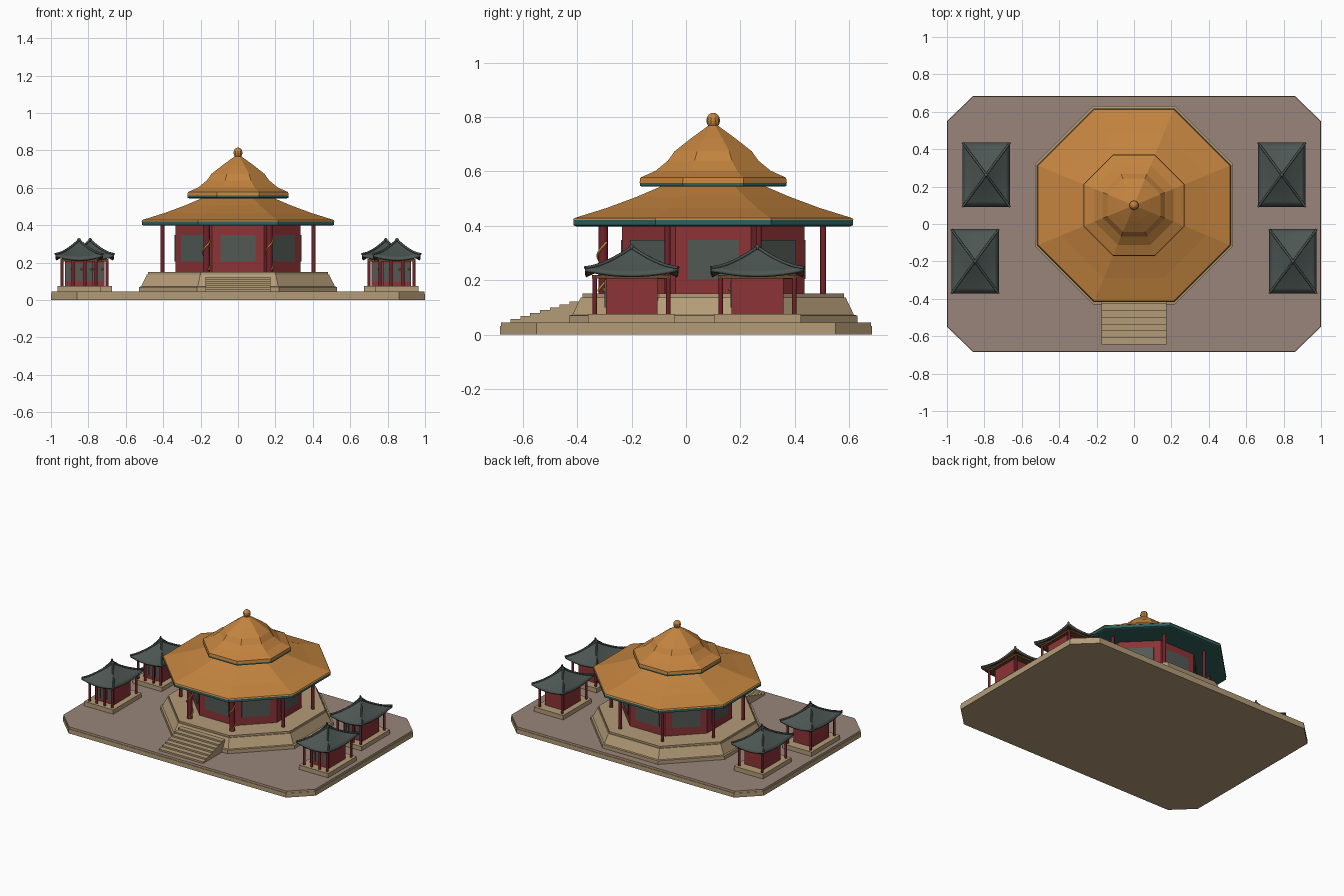
import bpy, bmesh
from math import sin, cos, pi, tau, radians
from mathutils import Vector, Matrix

cube = bpy.data.objects.get("Cube")
if cube:
    bpy.data.objects.remove(cube, do_unlink=True)


def material(name, hexcode):
    srgb = [int(hexcode[i:i + 2], 16) / 255 for i in (0, 2, 4)]
    col = [c / 12.92 if c < 0.04 else ((c + 0.055) / 1.055) ** 2.4 for c in srgb] + [1]
    m = bpy.data.materials.new(name)
    m.use_nodes = True
    m.diffuse_color = col
    m.node_tree.nodes["Principled BSDF"].inputs["Base Color"].default_value = col
    return m


stone = material("tan stone", "B49C78")
paving = material("brown paving", "98857A")
tile = material("orange tile", "C4843F")
teal = material("teal eave", "2F625E")
wall = material("red wall", "8C3336")
post = material("dark red post", "72222A")
slate = material("slate tile", "4C5652")
lattice = material("grey lattice", "515A55")
timber = material("brown timber", "67482C")
gilt = material("gilt", "BE8C34")


def finish(name, bm, *mats):
    bmesh.ops.recalc_face_normals(bm, faces=bm.faces)
    mesh = bpy.data.meshes.new(name)
    bm.to_mesh(mesh)
    bm.free()
    for m in mats:
        mesh.materials.append(m)
    ob = bpy.data.objects.new(name, mesh)
    bpy.context.collection.objects.link(ob)
    return ob


def box(name, mat, x, y, z, angle=0, pivot=(0, 0)):
    """Box from (min, max) ranges, turned about z and moved to the pivot."""
    bm = bmesh.new()
    bmesh.ops.create_cube(bm, size=1)
    for v in bm.verts:
        v.co = [r[0] + (c + 0.5) * (r[1] - r[0]) for c, r in zip(v.co, (x, y, z))]
    bm.transform(Matrix.Translation((*pivot, 0)) @ Matrix.Rotation(angle, 4, "Z"))
    return finish(name, bm, mat)


def stack(name, outlines, *mats):
    """Skin closed outlines of equal length and cap both ends."""
    bm = bmesh.new()
    rings = [[bm.verts.new(p) for p in o] for o in outlines]
    n = len(rings[0])
    for a, b in zip(rings, rings[1:]):
        for i in range(n):
            bm.faces.new((a[i], a[(i + 1) % n], b[(i + 1) % n], b[i]))
    bm.faces.new(rings[0])
    bm.faces.new(rings[-1])
    return finish(name, bm, *mats)


HALL = Vector((0, 0.1, 0))


def octagon(name, mat, profile):
    """Eight-sided turned shape; the profile gives (apothem, height)."""
    return stack(name, [[HALL + Vector((r / cos(pi / 8) * cos((i + 0.5) * pi / 4),
                                        r / cos(pi / 8) * sin((i + 0.5) * pi / 4), z))
                         for i in range(8)] for r, z in profile], mat)


def column(name, mat, x, y, z0, z1, r, sides=10):
    bm = bmesh.new()
    bmesh.ops.create_cone(bm, cap_ends=True, segments=sides, radius1=r, radius2=r, depth=z1 - z0,
                          matrix=Matrix.Translation((x, y, (z0 + z1) / 2)))
    for f in bm.faces:
        f.smooth = abs(f.normal.z) < 0.5
    return finish(name, bm, mat)


def ball(name, mat, loc, radius, stretch=1):
    bm = bmesh.new()
    bmesh.ops.create_uvsphere(bm, u_segments=10, v_segments=8, radius=radius,
                              matrix=Matrix.Translation(loc) @ Matrix.Diagonal((1, 1, stretch, 1)))
    return finish(name, bm, mat)


def rod(name, mat, points, r):
    cu = bpy.data.curves.new(name, "CURVE")
    cu.dimensions = "3D"
    cu.bevel_depth, cu.bevel_resolution, cu.use_fill_caps = r, 1, True
    sp = cu.splines.new("POLY")
    sp.points.add(len(points) - 1)
    for p, co in zip(sp.points, points):
        p.co = (*co, 1)
    cu.materials.append(mat)
    ob = bpy.data.objects.new(name, cu)
    bpy.context.collection.objects.link(ob)
    return ob


# Courtyard slab with clipped corners and paved top
def clipped(inset, z):
    X, Y, cx, cy = 1 - inset, 0.685 - inset, 0.86, 0.55
    quarter = [(X, cy), (cx, Y)]
    pts = quarter + [(-x, y) for x, y in quarter[::-1]]
    pts += [(-x, -y) for x, y in pts]
    return [(x, y, z) for x, y in pts]


slab = stack("courtyard", [clipped(0, 0), clipped(0, 0.031), clipped(0.004, 0.031),
                           clipped(0.004, 0.045)], stone, paving)
for f in slab.data.polygons:
    if f.normal.z > 0.9 and f.center.z > 0.04:
        f.material_index = 1

# Terrace and front stairs
octagon("terrace", stone, [(0.53, 0.045), (0.53, 0.07), (0.518, 0.072), (0.487, 0.137),
                           (0.481, 0.137), (0.481, 0.15)])
for i in range(7):
    box(f"stair_{i}", stone, (-0.175, 0.175), (-0.645 + 0.036 * i, -0.38),
        (0.045, 0.057 + 0.0108 * i))

# Hall walls with a lattice window on every side
octagon("hall_walls", wall, [(0.335, 0.15), (0.335, 0.41)])
for i in range(8):
    box(f"hall_window_{i}", lattice, (-0.093, 0.093), (-0.339, -0.332), (0.205, 0.347),
        i * pi / 4, HALL.xy)

# Hall columns, with gilt spirals on the two at the stairs
for i in range(8):
    a = (i + 0.5) * pi / 4
    x, y = HALL.x + 0.438 * cos(a), HALL.y + 0.438 * sin(a)
    at_stairs = i in (5, 6)
    column(f"hall_column_{i}", post, x, y, 0.148, 0.405, 0.018 if at_stairs else 0.011)
    if at_stairs:
        spiral = []
        for k in range(37):
            z = 0.16 + 0.005 * k
            t = (z - 0.29) / 0.14 * tau - pi / 2
            spiral.append((x + 0.02 * cos(t), y + 0.02 * sin(t), z))
        rod(f"gilt_spiral_{i}", gilt, spiral, 0.0045)

# Hall roofs and finial
octagon("lower_eave", teal, [(0.505, 0.398), (0.514, 0.402), (0.514, 0.421)])
octagon("lower_roof", tile, [(0.516, 0.421), (0.512, 0.428), (0.39, 0.466), (0.28, 0.507),
                             (0.18, 0.55)])
octagon("upper_eave", teal, [(0.262, 0.544), (0.27, 0.547), (0.27, 0.558)])
octagon("upper_roof", tile, [(0.271, 0.558), (0.268, 0.577), (0.212, 0.602), (0.166, 0.64),
                             (0.142, 0.674), (0.085, 0.719), (0.018, 0.768)])
ball("finial", tile, (HALL.x, HALL.y, 0.787), 0.025, 1.15)


# Small pavilion roof: curved hips with upturned corners
def roof_point(cx, cy, u, v):
    t = max(abs(u), abs(v))
    corner = min(abs(u), abs(v)) ** 2 * t
    z = 0.318 - 0.115 * t + 0.018 * t * t + 0.022 * corner
    return Vector((cx + 0.127 * u, cy + 0.172 * v, z))


def pavilion(tag, cx, cy):
    def put(part, mat, x, y, z):
        box(f"{tag}_{part}", mat, (cx + x[0], cx + x[1]), (cy + y[0], cy + y[1]), z)

    put("plinth", stone, (-0.115, 0.115), (-0.16, 0.16), (0.044, 0.076))
    put("walls", wall, (-0.075, 0.075), (-0.095, 0.095), (0.075, 0.232))
    put("beam", timber, (-0.098, 0.098), (-0.145, 0.145), (0.206, 0.219))

    # Front lattice doors with round gilt handles
    for i, x in enumerate((-0.05, 0, 0.05)):
        put(f"door_{i}", lattice, (x - 0.019, x + 0.019), (-0.1, -0.092), (0.1, 0.195))
        ball(f"{tag}_handle_{i}", gilt, (cx + x + 0.014, cy - 0.102, 0.165), 0.006)

    # Four corner columns and two more across the front
    for i, (x, y) in enumerate([(sx * 0.09, sy * 0.135) for sx in (-1, 1) for sy in (-1, 1)]
                               + [(-0.032, -0.135), (0.032, -0.135)]):
        column(f"{tag}_column_{i}", post, cx + x, cy + y, 0.074, 0.215, 0.0085)

    # Roof skin with timber underside
    n = 12
    bm = bmesh.new()
    grid = [[bm.verts.new(roof_point(cx, cy, 2 * i / n - 1, 2 * j / n - 1))
             for j in range(n + 1)] for i in range(n + 1)]
    for i in range(n):
        for j in range(n):
            a, b, c, d = grid[i][j], grid[i + 1][j], grid[i + 1][j + 1], grid[i][j + 1]
            # split corner quads along the hip lines
            if i == j:
                bm.faces.new((a, b, c)), bm.faces.new((a, c, d))
            elif i + j == n - 1:
                bm.faces.new((a, b, d)), bm.faces.new((b, c, d))
            else:
                bm.faces.new((a, b, c, d))
    roof = finish(f"{tag}_roof", bm, slate, timber)
    if roof.data.polygons[0].normal.z < 0:
        roof.data.flip_normals()
    roof.data.shade_smooth()
    roof.data.set_sharp_from_angle(angle=radians(20))
    shell = roof.modifiers.new("thickness", "SOLIDIFY")
    shell.thickness, shell.offset, shell.material_offset = 0.012, -1, 1

    # Hip ridges meeting at the peak
    for i, (su, sv) in enumerate([(-1, -1), (1, -1), (1, 1), (-1, 1)]):
        pts = [roof_point(cx, cy, su * k / 8, sv * k / 8) + Vector((0, 0, 0.003))
               for k in range(9)]
        rod(f"{tag}_ridge_{i}", slate, pts, 0.006)
    ball(f"{tag}_peak", slate, (cx, cy, 0.32), 0.011)


for side, s in (("left", 1), ("right", -1)):
    pavilion(f"{side}_front_pavilion", s * 0.85, -0.2)
    pavilion(f"{side}_back_pavilion", s * 0.79, 0.263)
